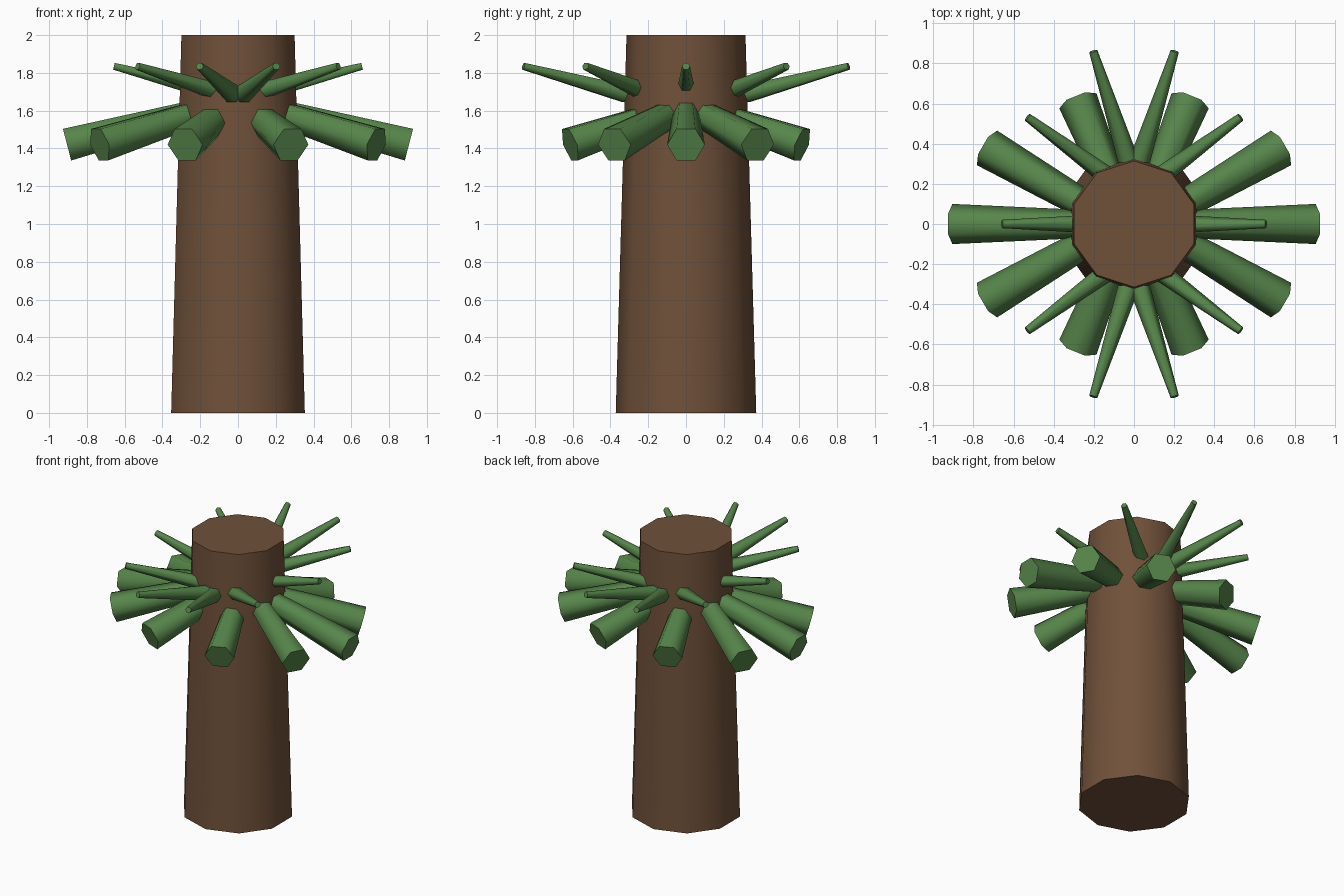
import bpy
import bmesh
from math import cos, sin, radians, tau
from mathutils import Matrix, Vector

cube = bpy.data.objects.get("Cube")
if cube:
    bpy.data.objects.remove(cube, do_unlink=True)


def make_material(name, color):
    mat = bpy.data.materials.new(name)
    mat.use_nodes = True
    mat.diffuse_color = color
    mat.node_tree.nodes["Principled BSDF"].inputs["Base Color"].default_value = color
    return mat


bark = make_material("bark_brown", (0.162, 0.082, 0.042, 1))
leaf = make_material("leaf_green", (0.095, 0.235, 0.07, 1))


def tapered_rod(name, start, end, r_start, r_end, sides, side_axis, mat):
    """Capped cone from start to end with its first corner along side_axis."""
    start, end = Vector(start), Vector(end)
    along = (end - start).normalized()
    side = Vector(side_axis).normalized()
    frame = Matrix((side.cross(along), side, along)).transposed().to_4x4()
    bm = bmesh.new()
    bmesh.ops.create_cone(bm, cap_ends=True, segments=sides, radius1=r_start,
                          radius2=r_end, depth=(end - start).length,
                          matrix=Matrix.Translation((start + end) / 2) @ frame)
    mesh = bpy.data.meshes.new(name)
    bm.to_mesh(mesh)
    bm.free()
    mesh.materials.append(mat)
    obj = bpy.data.objects.new(name, mesh)
    bpy.context.collection.objects.link(obj)
    # Rounded sides, crisp end caps
    bpy.ops.object.select_all(action='DESELECT')
    obj.select_set(True)
    bpy.context.view_layer.objects.active = obj
    bpy.ops.object.shade_smooth_by_angle(angle=radians(70))


def branch_ring(name, inner, outer, r_inner, r_outer, count=10):
    """Rods joining two oval rings, each given as (x radius, y radius, height)."""
    for i in range(count):
        a = tau * i / count
        start, end = ((rx * cos(a), ry * sin(a), z) for rx, ry, z in (inner, outer))
        side = (start[1] - end[1], end[0] - start[0], 0)
        tapered_rod(f"{name}_{i + 1}", start, end, r_inner, r_outer, 6, side, leaf)


# Trunk
tapered_rod("trunk", (0, 0, 0), (0, 0, 2), 0.372, 0.315, 10, (0, 1, 0), bark)

# Thick drooping branches, widening outwards
branch_ring("lower_branch", (0.2, 0.08, 1.604), (0.905, 0.645, 1.42), 0.068, 0.1)

# Thin rising branches, narrowing outwards
branch_ring("upper_branch", (0.1, 0.34, 1.69), (0.657, 0.905, 1.835), 0.052, 0.021)
